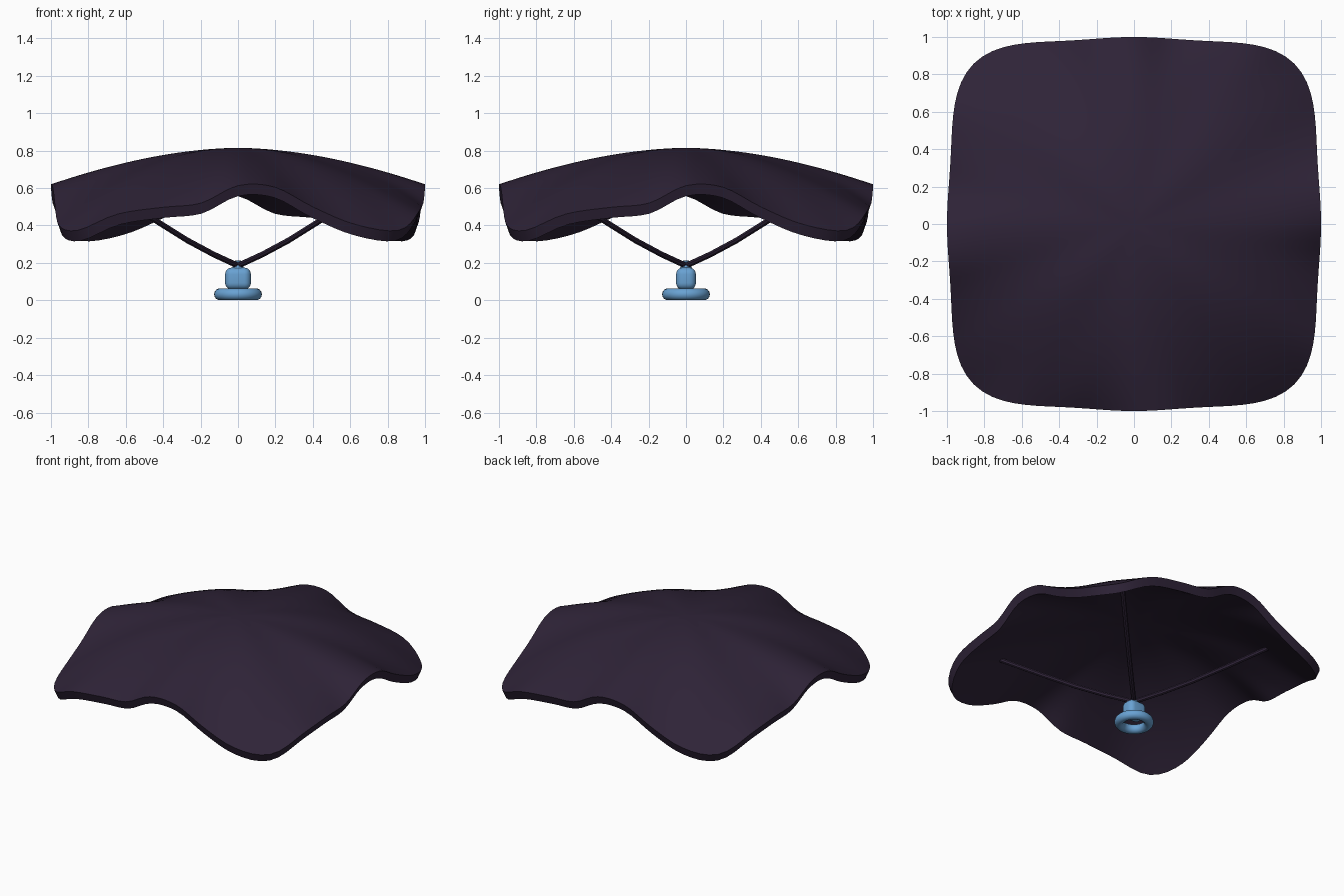
import bpy, bmesh, math
from mathutils import Vector

if "Cube" in bpy.data.objects:
    bpy.data.objects.remove(bpy.data.objects["Cube"])


def material(name, rgb):
    m = bpy.data.materials.new(name)
    m.diffuse_color = (*rgb, 1)
    m.use_nodes = True
    m.node_tree.nodes["Principled BSDF"].inputs["Base Color"].default_value = m.diffuse_color
    return m


PURPLE = material("dark purple cloth", (0.028, 0.017, 0.039))
BLUE = material("sky blue", (0.14, 0.36, 0.65))


def finish(ob, mat, angle=40):
    ob.data.materials.append(mat)
    bpy.ops.object.select_all(action='DESELECT')
    ob.select_set(True)
    bpy.context.view_layer.objects.active = ob
    bpy.ops.object.shade_smooth_by_angle(angle=math.radians(angle))


def from_bmesh(name, bm, mat):
    bmesh.ops.recalc_face_normals(bm, faces=bm.faces)
    me = bpy.data.meshes.new(name)
    bm.to_mesh(me)
    bm.free()
    ob = bpy.data.objects.new(name, me)
    bpy.context.collection.objects.link(ob)
    finish(ob, mat)


# Canopy rim heights over one side, repeated on all four sides
RIM = [.374, .462, .497, .52, .613, .605, .497, .402]
TOP, THICK, RINGS, SEGS = .815, .056, 22, 128


def rim_height(a):
    t = (a + math.pi * .75) / (math.pi / 2) * 8
    i = math.floor(t)
    u = t - i
    p = [RIM[(i + k) % 8] for k in (-1, 0, 1, 2)]
    return p[1] + .5 * u * (p[2] - p[0] + u * (2 * p[0] - 5 * p[1] + 4 * p[2] - p[3]
                            + u * (3 * (p[1] - p[2]) + p[3] - p[0])))


def canopy_point(s, a, lower):
    # A smooth dome, with the ripple of the rim fading quickly inward
    c, d = math.cos(a), math.sin(a)
    r = s * (abs(c) ** 4.5 + abs(d) ** 4.5) ** (-1 / 4.5)
    r *= 1 - .018 * math.sin(4 * a) ** 2
    wave = math.cos(4 * a)
    base = .5 + .12 * wave
    z = TOP - (TOP - base) * s ** (1.96 - .18 * wave)
    z += (rim_height(a) - base) * s ** 5
    if lower:
        r, z = r * .98, z - THICK
    return (r * c, r * d, z)


# Canopy: an upper and a lower skin joined by a rim band
bm = bmesh.new()
rims = []
for lower in (False, True):
    centre = bm.verts.new((0, 0, TOP - THICK * lower))
    prev = None
    for j in range(1, RINGS + 1):
        ring = [bm.verts.new(canopy_point(j / RINGS, math.tau * i / SEGS, lower))
                for i in range(SEGS)]
        for i in range(SEGS):
            k = (i + 1) % SEGS
            if prev:
                bm.faces.new((prev[i], ring[i], ring[k], prev[k]))
            else:
                bm.faces.new((centre, ring[i], ring[k]))
        prev = ring
    rims.append(prev)
for i in range(SEGS):
    k = (i + 1) % SEGS
    bm.faces.new((rims[0][i], rims[1][i], rims[1][k], rims[0][k]))
from_bmesh("canopy", bm, PURPLE)

# Four sagging cords running to the corners
PATH = [(0, .185), (.13, .245), (.27, .320), (.43, .420), (.62, .545)]
for n, (sx, sy) in enumerate([(1, 1), (-1, 1), (-1, -1), (1, -1)]):
    bm = bmesh.new()
    last = None
    for j, (h, z) in enumerate(PATH):
        a, b = PATH[max(j - 1, 0)], PATH[min(j + 1, len(PATH) - 1)]
        along = Vector((sx * (b[0] - a[0]), sy * (b[0] - a[0]), b[1] - a[1])).normalized()
        side = Vector((-sy, sx, 0)).normalized()
        up = along.cross(side)
        ring = [bm.verts.new(Vector((sx * h, sy * h, z)) + .016 *
                (side * math.cos(q) + up * math.sin(q)))
                for q in [math.tau * k / 8 for k in range(8)]]
        if last:
            for k in range(8):
                m = (k + 1) % 8
                bm.faces.new((last[k], last[m], ring[m], ring[k]))
        else:
            bm.faces.new(ring)
        last = ring
    bm.faces.new(last)
    from_bmesh(f"cord_{n + 1}", bm, PURPLE)

# Ring at the bottom
bpy.ops.mesh.primitive_torus_add(major_radius=.096, minor_radius=.032,
                                 major_segments=32, minor_segments=14,
                                 location=(0, 0, .032))
ob = bpy.context.object
ob.name = "pull_ring"
finish(ob, BLUE)

# Rounded weight block, wider than it is deep
bm = bmesh.new()
bmesh.ops.create_cube(bm, size=1)
for v in bm.verts:
    v.co = (v.co.x * .138, v.co.y * .106, v.co.z * .118 + .116)
bmesh.ops.bevel(bm, geom=bm.edges[:], offset=.036, segments=5, profile=.5,
                affect='EDGES')
from_bmesh("weight_block", bm, BLUE)

# Knot where the cords meet
bm = bmesh.new()
PROFILE = [(.034, .168), (.026, .185), (.010, .197), (.018, .214)]
last = None
for r, z in PROFILE:
    ring = [bm.verts.new((r * math.cos(math.tau * k / 12),
                          r * math.sin(math.tau * k / 12), z)) for k in range(12)]
    if last:
        for k in range(12):
            m = (k + 1) % 12
            bm.faces.new((last[k], last[m], ring[m], ring[k]))
    else:
        bm.faces.new(ring)
    last = ring
bm.faces.new(last)
from_bmesh("cord_knot", bm, BLUE)
